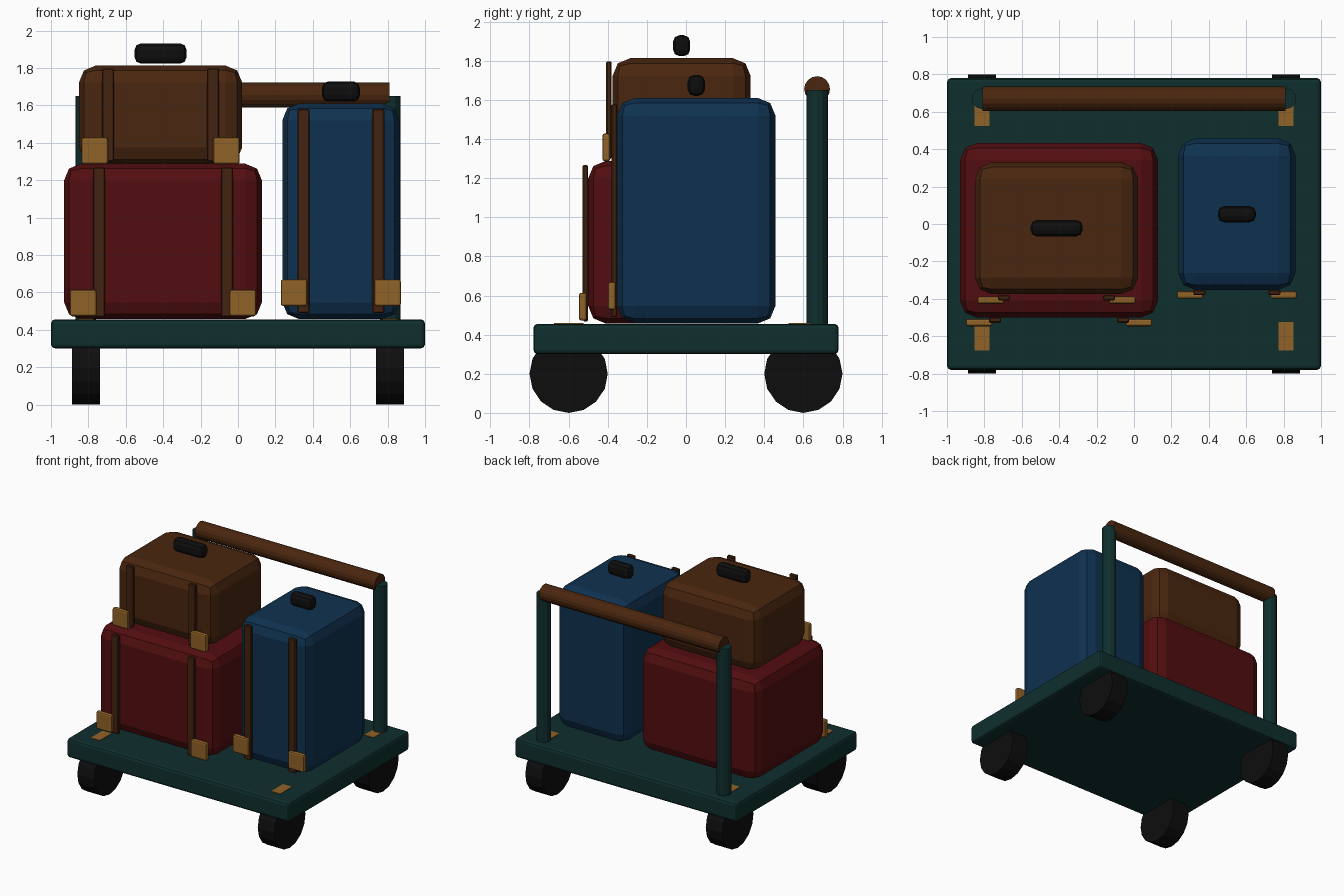
import bpy, bmesh
from mathutils import Matrix

if "Cube" in bpy.data.objects:
    bpy.data.objects.remove(bpy.data.objects["Cube"])


def material(name, rgb):
    m = bpy.data.materials.new(name)
    m.diffuse_color = (*rgb, 1)
    m.use_nodes = True
    m.node_tree.nodes["Principled BSDF"].inputs["Base Color"].default_value = m.diffuse_color
    return m


TEAL = material("dark teal", (0.0046, 0.0285, 0.0265))
RED = material("dark red", (0.086, 0.0042, 0.005))
BLUE = material("navy blue", (0.0046, 0.031, 0.078))
BROWN = material("brown leather", (0.068, 0.0194, 0.0046))
STRAP = material("strap brown", (0.055, 0.0172, 0.005))
BRASS = material("brass", (0.28, 0.122, 0.0205))
BLACK = material("black rubber", (0.0043, 0.0043, 0.0043))


def finish(bm, name, mat):
    mesh = bpy.data.meshes.new(name)
    bm.to_mesh(mesh)
    bm.free()
    mesh.materials.append(mat)
    ob = bpy.data.objects.new(name, mesh)
    bpy.context.collection.objects.link(ob)
    return ob


def box(name, centre, size, mat, bevel=0.0, segments=2):
    bm = bmesh.new()
    bmesh.ops.create_cube(bm, size=1, matrix=Matrix.Diagonal((*size, 1)))
    ob = finish(bm, name, mat)
    ob.location = centre
    if bevel:
        mod = ob.modifiers.new("bevel", 'BEVEL')
        mod.width, mod.segments = bevel, segments
    return ob


def cylinder(name, centre, radius, length, sides, mat, along_x=False):
    bm = bmesh.new()
    rot = Matrix.Rotation(1.5707963, 4, 'Y') if along_x else Matrix()
    bmesh.ops.create_cone(bm, cap_ends=True, segments=sides, radius1=radius,
                          radius2=radius, depth=length, matrix=rot)
    ob = finish(bm, name, mat)
    ob.location = centre
    return ob


def suitcase(name, lo, hi, mat, strap_dx, clasp_dx, strap_z, clasp_z, strap_y, handle_w=None):
    centre = [(a + b) / 2 for a, b in zip(lo, hi)]
    cx, cy, _ = centre
    box(name + "_body", centre, [b - a for a, b in zip(lo, hi)], mat, 0.09)
    # front straps and brass corner clasps
    for side, s in (("left", -1), ("right", 1)):
        box(f"{name}_strap_{side}", (cx + s * strap_dx, strap_y, sum(strap_z) / 2),
            (0.065, 0.028, strap_z[1] - strap_z[0]), STRAP, 0.006, 1)
        box(f"{name}_clasp_{side}", (cx + s * clasp_dx, strap_y - 0.013, clasp_z),
            (0.142, 0.04, 0.142), BRASS, 0.012)
    # top handle
    if handle_w:
        box(name + "_handle", (cx, cy, hi[2] + 0.064), (handle_w, 0.088, 0.108), BLACK, 0.034)


# deck
box("deck", (0, 0, 0.378), (2.0, 1.56, 0.155), TEAL, 0.022)

# wheels and their brass mounts
for sx, lr in ((-1, "left"), (1, "right")):
    for sy, fb in ((-1, "front"), (1, "back")):
        cylinder(f"wheel_{fb}_{lr}", (sx * 0.813, sy * 0.6, 0.2), 0.2, 0.15, 16, BLACK, True)
        box(f"wheel_mount_{fb}_{lr}", (sx * 0.813, sy * 0.6, 0.385), (0.082, 0.15, 0.15), BRASS)
    # push handle posts
    cylinder(f"handle_post_{lr}", (sx * 0.813, 0.67, 1.05), 0.055, 1.2, 12, TEAL)

# push bar
cylinder("push_bar", (0, 0.67, 1.655), 0.066, 1.62, 16, BROWN, True)

# luggage
suitcase("red_trunk", (-0.93, -0.5, 0.457), (0.128, 0.432, 1.288), RED,
         0.342, 0.427, (0.468, 1.267), 0.543, -0.514)
suitcase("brown_case", (-0.85, -0.375, 1.285), (0.022, 0.33, 1.813), BROWN,
         0.281, 0.352, (1.3, 1.797), 1.357, -0.394, 0.278)
suitcase("blue_case", (0.237, -0.352, 0.457), (0.863, 0.457, 1.61), BLUE,
         0.2, 0.25, (0.49, 1.58), 0.598, -0.366, 0.203)
